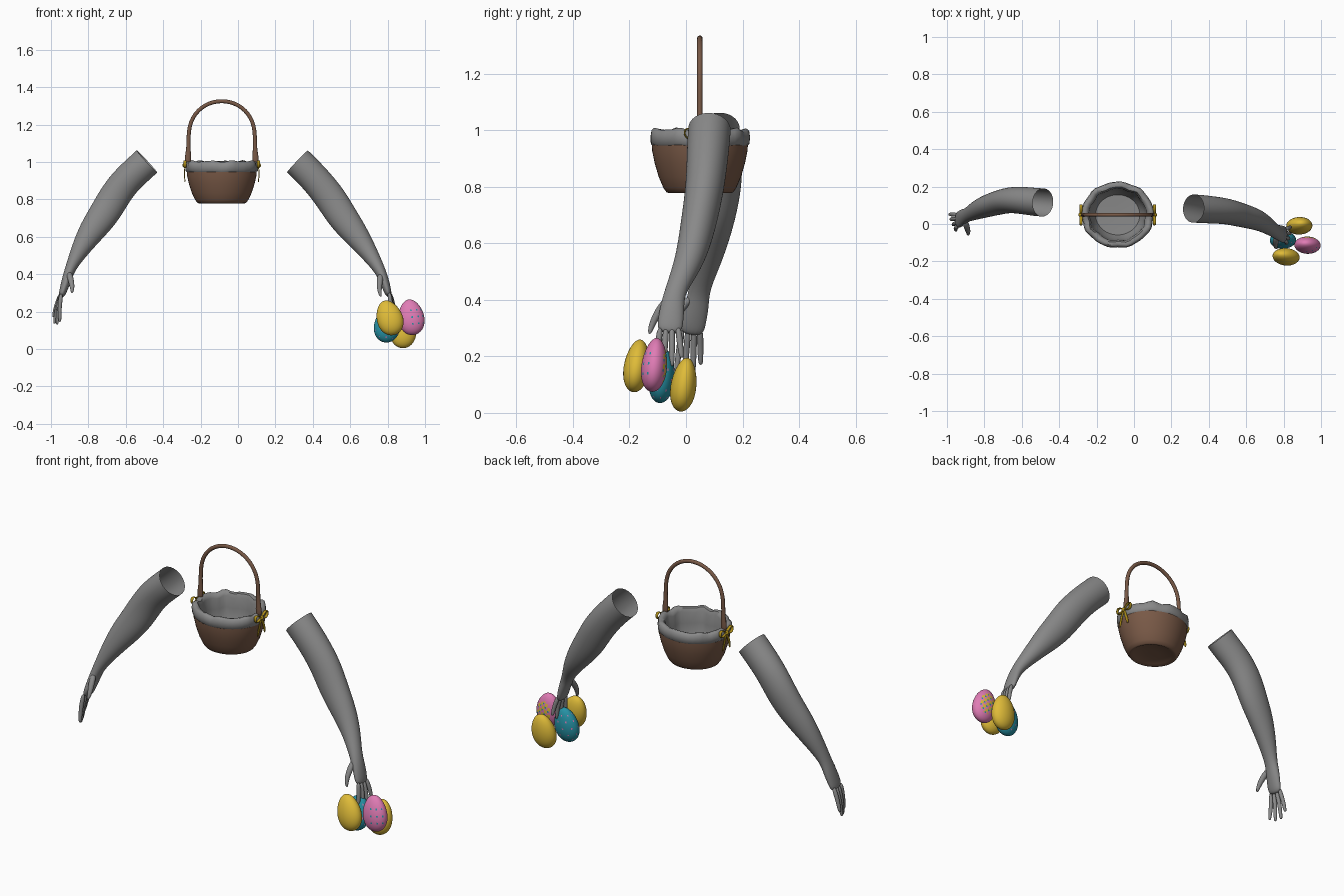
import bpy, bmesh, math
from mathutils import Vector, Matrix

if "Cube" in bpy.data.objects:
    bpy.data.objects.remove(bpy.data.objects["Cube"])

def material(name, rgb):
    m = bpy.data.materials.new(name)
    m.diffuse_color = (*rgb, 1)
    m.use_nodes = True
    m.node_tree.nodes["Principled BSDF"].inputs["Base Color"].default_value = m.diffuse_color
    return m

GREY = material("grey", (0.25, 0.25, 0.25))
BROWN = material("wicker brown", (0.19, 0.10, 0.062))
GOLD = material("ribbon gold", (0.42, 0.27, 0.01))
YELLOW = material("egg yellow", (0.74, 0.50, 0.04))
PINK = material("egg pink", (0.74, 0.20, 0.46))
TEAL = material("egg teal", (0.02, 0.29, 0.38))

def finish(name, bm, mats, subdiv=0):
    bmesh.ops.recalc_face_normals(bm, faces=bm.faces)
    me = bpy.data.meshes.new(name)
    bm.to_mesh(me)
    bm.free()
    for m in mats:
        me.materials.append(m)
    for p in me.polygons:
        p.use_smooth = True
    ob = bpy.data.objects.new(name, me)
    bpy.context.collection.objects.link(ob)
    if subdiv:
        mod = ob.modifiers.new("smooth", 'SUBSURF')
        mod.levels = mod.render_levels = subdiv
    return ob

def loft(bm, pts, ref=(0, 1, 0), sides=12, caps=(True, True)):
    """Elliptical tube through points (x, y, z, radius along ref, radius across)."""
    P = [Vector(p[:3]) for p in pts]
    ref, rings = Vector(ref), []
    for i, p in enumerate(pts):
        t = (P[min(i + 1, len(P) - 1)] - P[max(i - 1, 0)]).normalized()
        u = (ref - t * ref.dot(t)).normalized()
        v = t.cross(u)
        rings.append([bm.verts.new(P[i] + u * p[3] * math.cos(a) + v * p[4] * math.sin(a))
                      for a in (2 * math.pi * k / sides for k in range(sides))])
    for a, b in zip(rings, rings[1:]):
        for k in range(sides):
            n = (k + 1) % sides
            bm.faces.new((a[k], a[n], b[n], b[k]))
    for cap, ring in zip(caps, (rings[0], rings[-1])):
        if cap:
            bm.faces.new(ring)

def arm(name, path, knuckle, tips, thumb):
    bm = bmesh.new()
    loft(bm, path, sides=16, caps=(False, True))
    # four fingers fan out from the knuckles
    for i, tip in enumerate(tips):
        off = i - 1.5
        a = Vector(knuckle) + Vector((0, off * 0.021, 0.02))
        b = Vector(tip)
        mid = a.lerp(b, 0.5) + Vector((-0.006 if b.x < 0 else 0.006, 0, 0))
        end = a.lerp(b, 0.93)
        loft(bm, [(*a, .013, .014), (*mid, .012, .012), (*end, .010, .010), (*b, .005, .005)], sides=8)
    loft(bm, thumb, sides=8)
    return finish(name, bm, [GREY], 2)

# Arms: hollow sleeves at the shoulder, tapering to wrist and palm
arm("left_arm",
    [(-.487, .115, 1.003, .077, .083), (-.53, .118, .963, .077, .083), (-.61, .128, .89, .074, .083),
     (-.67, .128, .80, .070, .086), (-.72, .115, .715, .066, .083), (-.78, .098, .635, .061, .073),
     (-.84, .075, .54, .052, .052), (-.893, .048, .44, .036, .029), (-.912, .04, .385, .043, .027),
     (-.932, .025, .32, .047, .022), (-.947, .018, .275, .042, .016)],
    (-.945, .018, .28), [(-.953, -.035, .145), (-.968, -.005, .13), (-.982, .025, .135), (-.988, .052, .17)],
    [(-.905, .02, .41, .016, .018), (-.893, -.02, .37, .016, .018),
     (-.885, -.045, .325, .013, .013), (-.888, -.06, .298, .006, .006)])
arm("right_arm",
    [(.318, .083, 1.003, .077, .083), (.36, .08, .963, .077, .083), (.43, .075, .89, .074, .083),
     (.50, .067, .80, .070, .086), (.555, .052, .71, .066, .083), (.62, .035, .625, .061, .073),
     (.69, .01, .53, .052, .052), (.752, -.038, .435, .036, .032), (.777, -.048, .38, .043, .027),
     (.797, -.055, .32, .047, .022), (.808, -.06, .28, .042, .016)],
    (.808, -.06, .285), [(.815, -.105, .165), (.828, -.08, .155), (.836, -.05, .165), (.838, -.015, .195)],
    [(.765, -.06, .405, .016, .018), (.757, -.095, .365, .016, .018),
     (.755, -.122, .31, .013, .013), (.765, -.13, .278, .006, .006)])

# Basket: oval turned shells
CX, CY = -.087, .049
def lathe(name, profile, mat, wave=0.0, sides=48):
    bm = bmesh.new()
    rings = []
    for r, z, w in profile:
        ring = []
        for k in range(sides):
            a = 2 * math.pi * k / sides
            ripple = wave * w * (math.sin(9 * a) + .6 * math.sin(14 * a + 1))
            rr = r + ripple
            ring.append(bm.verts.new((CX + rr * math.cos(a), CY + rr * .91 * math.sin(a), z + ripple)))
        rings.append(ring)
    for a, b in zip(rings, rings[1:]):
        for k in range(sides):
            n = (k + 1) % sides
            bm.faces.new((a[k], a[n], b[n], b[k]))
    bm.faces.new(rings[-1])
    ob = finish(name, bm, [mat])
    bpy.context.view_layer.objects.active = ob
    ob.select_set(True)
    bpy.ops.object.shade_smooth_by_angle(angle=math.radians(50))
    ob.select_set(False)

lathe("basket_body", [(.187, .965, 0), (.186, .93, 0), (.176, .885, 0), (.160, .835, 0), (.142, .797, 0),
                      (.130, .781, 0), (.120, .778, 0), (.105, .786, 0), (.03, .788, 0)], BROWN)
lathe("basket_liner", [(.184, .945, .4), (.192, .952, .6), (.194, .975, .6), (.190, .997, .8), (.178, 1.004, 1),
                       (.162, 1.0, 1), (.152, .98, 1), (.149, .92, .6), (.140, .86, .3),
                       (.118, .815, 0), (.03, .81, 0)], GREY, .004)

# Handle: tall arch, thicker where it meets the rim
bm = bmesh.new()
pts = [(CX - .182, CY, .985, .012, .018), (CX - .180, CY, 1.03, .011, .018), (CX - .178, CY, 1.07, .010, .011)]
for k in range(13):
    a = math.pi * (1 - k / 12)
    pts.append((CX + .178 * math.cos(a), CY, 1.14 + .187 * math.sin(a) ** .92, .010, .011))
pts += [(2 * CX - x, y, z, a, b) for x, y, z, a, b in reversed(pts[:3])]
loft(bm, pts)
finish("basket_handle", bm, [BROWN], 1)

# Bows: two loops, two tails and a knot on each side
for side, label in ((-1, "left"), (1, "right")):
    bm = bmesh.new()
    x, z = CX + side * .196, .982
    for s in (-1, 1):
        loop = [(0, 0), (.028, .024), (.052, .026), (.056, .004), (.044, -.014), (.02, -.008), (0, 0)]
        loft(bm, [(x, CY + s * dy, z + dz, .009, .004) for dy, dz in loop], ref=(1, 0, 0), sides=8)
        loft(bm, [(x, CY, z, .003, .008), (x + side * .004, CY + s * .018, z - .04, .003, .010),
                  (x, CY + s * .034, z - .098, .003, .011)], ref=(1, 0, 0), sides=8)
    bmesh.ops.create_uvsphere(bm, u_segments=12, v_segments=8, radius=.012,
                              matrix=Matrix.Translation((x + side * .003, CY, z)))
    finish(label + "_bow", bm, [GOLD], 1)

# Eggs: slightly flattened, narrower at the top, leaning
def egg(name, loc, lean_x, lean_y, mats, rule=None):
    bm = bmesh.new()
    bmesh.ops.create_uvsphere(bm, u_segments=48, v_segments=32, radius=1)
    if rule:
        for f in bm.faces:
            c = f.calc_center_median()
            col = int((math.atan2(c.y, c.x) + math.pi) / (2 * math.pi) * 48)
            row = int(math.acos(max(-1, min(1, c.z))) / math.pi * 32)
            f.material_index = rule(col, row, c)
    for v in bm.verts:
        k = 1 - .13 * v.co.z
        v.co = Vector((v.co.x * .069 * k, v.co.y * .045 * k, v.co.z * .096))
    rot = Matrix.Rotation(math.radians(lean_y), 4, 'Y') @ Matrix.Rotation(math.radians(lean_x), 4, 'X')
    bm.transform(Matrix.Translation(loc) @ rot)
    finish(name, bm, mats)

def pink_rule(col, row, c):
    # speckled patch on the back, sparse dots on the front
    if c.y > .3 and (c.x - .1) ** 2 + c.z ** 2 < .4:
        return 1 if (col // 2 + row // 2) % 2 else (2 if (col + row) % 4 == 0 else 0)
    return 2 if c.y < 0 and c.x > 0 and abs(c.z) < .6 and col % 4 == 0 and row % 4 == 0 else 0

def teal_rule(col, row, c):
    return 1 if abs(c.z) < .75 and col % 6 == (row // 4 % 2) * 3 and row % 4 == 0 else 0

egg("front_yellow_egg", (.81, -.174, .167), -8, -18, [YELLOW])
egg("back_yellow_egg", (.885, -.008, .1), -8, 6, [YELLOW])
egg("pink_egg", (.926, -.112, .17), -6, -8, [PINK, YELLOW, TEAL], pink_rule)
egg("teal_egg", (.798, -.085, .13), -6, 8, [TEAL, PINK], teal_rule)
